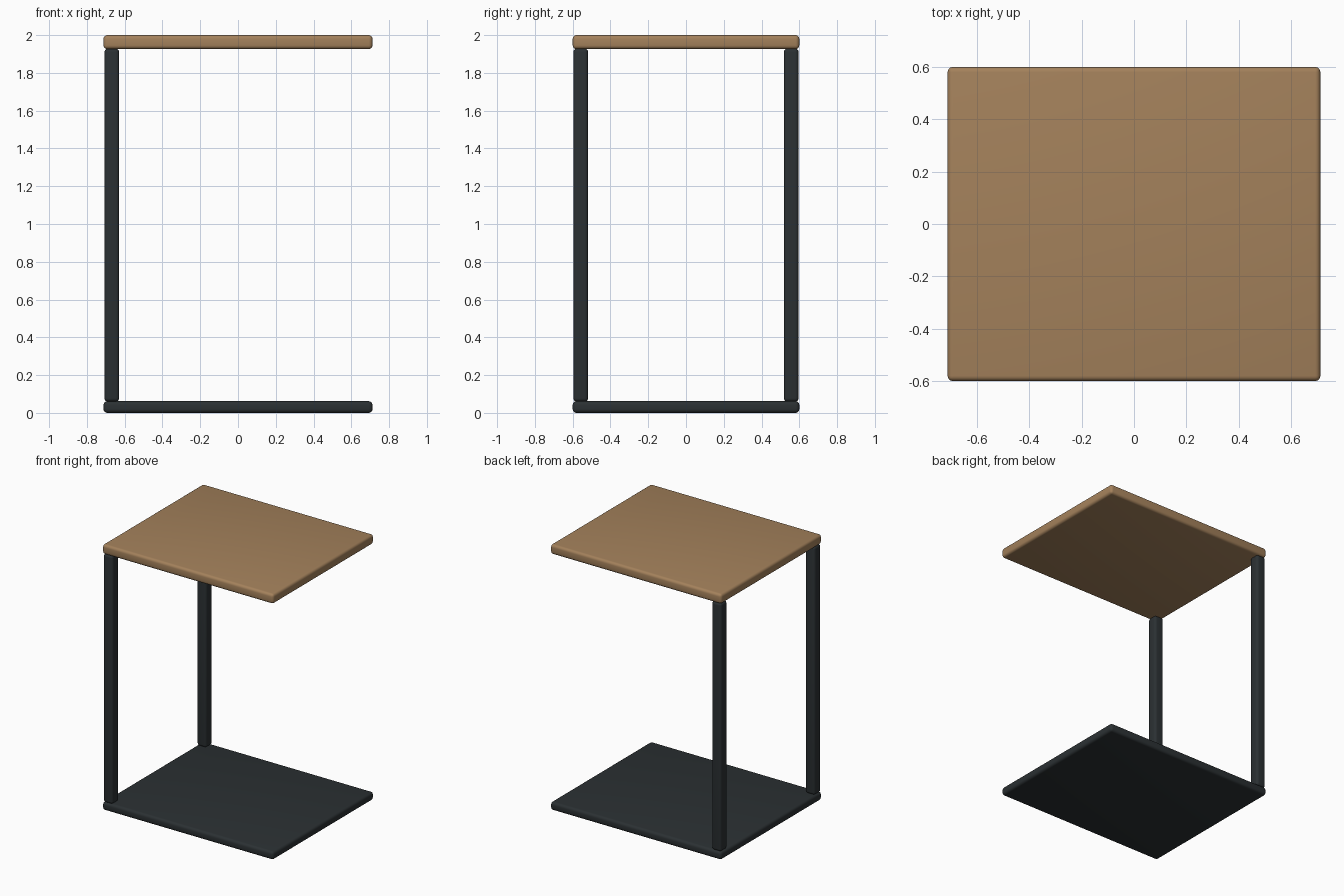
import bpy

if "Cube" in bpy.data.objects:
    bpy.data.objects.remove(bpy.data.objects["Cube"])


def material(name, color):
    m = bpy.data.materials.new(name)
    m.diffuse_color = color
    m.use_nodes = True
    m.node_tree.nodes["Principled BSDF"].inputs["Base Color"].default_value = m.diffuse_color
    return m


def rounded_box(name, lo, hi, radius, mat):
    center = [(a + b) / 2 for a, b in zip(lo, hi)]
    bpy.ops.mesh.primitive_cube_add(size=1, location=center)
    ob = bpy.context.object
    ob.name = name
    ob.scale = [b - a for a, b in zip(lo, hi)]
    bpy.ops.object.transform_apply(location=False, rotation=False, scale=True)
    bev = ob.modifiers.new("rounded_edges", 'BEVEL')
    bev.width = radius
    bev.segments = 4
    bpy.ops.object.modifier_apply(modifier=bev.name)
    bpy.ops.object.shade_smooth_by_angle()
    ob.data.materials.append(mat)
    return ob


wood = material("wood", (0.37, 0.22, 0.105, 1))
metal = material("dark_metal", (0.024, 0.03, 0.033, 1))

# Wooden top and metal base plate
rounded_box("table_top", (-0.712, -0.6, 1.926), (0.712, 0.6, 2.0), 0.02, wood)
rounded_box("base_plate", (-0.712, -0.6, 0.0), (0.712, 0.6, 0.062), 0.02, metal)

# Two posts along the left edge
for name, y in (("front_post", -0.557), ("back_post", 0.557)):
    rounded_box(name, (-0.707, y - 0.039, 0.06), (-0.629, y + 0.039, 1.928), 0.018, metal)
